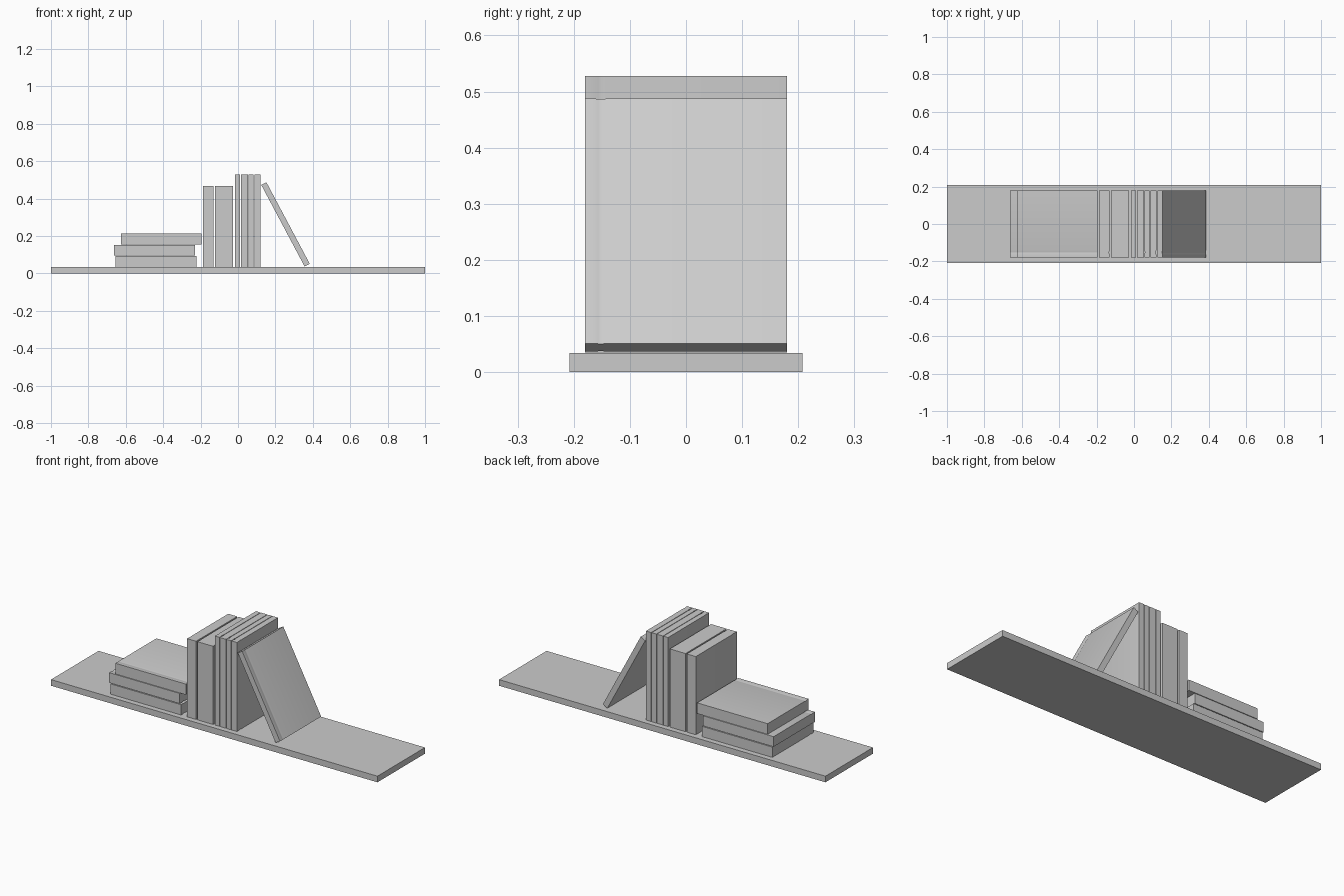
import bpy, bmesh, math

if "Cube" in bpy.data.objects:
    bpy.data.objects.remove(bpy.data.objects["Cube"])

DEPTH = 0.18  # half depth of every book


def make_object(name, bm):
    bmesh.ops.recalc_face_normals(bm, faces=bm.faces)
    mesh = bpy.data.meshes.new(name)
    bm.to_mesh(mesh)
    bm.free()
    obj = bpy.data.objects.new(name, mesh)
    bpy.context.collection.objects.link(obj)
    bpy.context.view_layer.objects.active = obj
    obj.select_set(True)
    bpy.ops.object.shade_smooth_by_angle(angle=math.radians(35))
    obj.select_set(False)
    return obj


def book(name, x, z, thick, height, tilt=0.0):
    """Upright book centred on (x, z), spine to the front, tilted about y."""
    t = thick / 2
    # Cover outline with a shallow hinge groove beside the spine
    side = [(t, -DEPTH), (t, -0.162), (t - 0.0015, -0.156),
            (t - 0.002, -0.152), (t - 0.0015, -0.148), (t, -0.142), (t, DEPTH)]
    outline = side + [(-px, py) for px, py in reversed(side)]
    bm = bmesh.new()
    face = bm.faces.new([bm.verts.new((px, py, -height / 2)) for px, py in outline])
    top = bmesh.ops.extrude_face_region(bm, geom=[face])["geom"]
    bmesh.ops.translate(bm, vec=(0, 0, height),
                        verts=[v for v in top if isinstance(v, bmesh.types.BMVert)])
    obj = make_object(name, bm)
    obj.location = (x, 0, z)
    obj.rotation_euler = (0, math.radians(tilt), 0)
    return obj


# Shelf board
bm = bmesh.new()
bmesh.ops.create_cube(bm, size=1)
bmesh.ops.scale(bm, vec=(2, 0.416, 0.034), verts=bm.verts)
make_object("shelf_board", bm).location = (0, 0, 0.017)

# Books lying in a stack: x start, z bottom, z top
for i, (x0, z0, z1) in enumerate([(-0.655, 0.035, 0.092),
                                  (-0.663, 0.096, 0.152),
                                  (-0.626, 0.155, 0.214)]):
    book(f"stacked_book_{i + 1}", x0 + 0.216, (z0 + z1) / 2, z1 - z0, 0.432, 90)

# Upright books: x start, x end, top height
for i, (x0, x1, top) in enumerate([(-0.186, -0.131, 0.468), (-0.123, -0.027, 0.468),
                                   (-0.016, 0.012, 0.528), (0.015, 0.053, 0.528),
                                   (0.056, 0.084, 0.528), (0.087, 0.119, 0.528)]):
    book(f"upright_book_{i + 1}", (x0 + x1) / 2, (top + 0.035) / 2, x1 - x0, top - 0.035)

# Leaning book
book("leaning_book", 0.254, 0.262, 0.031, 0.494, -28)
